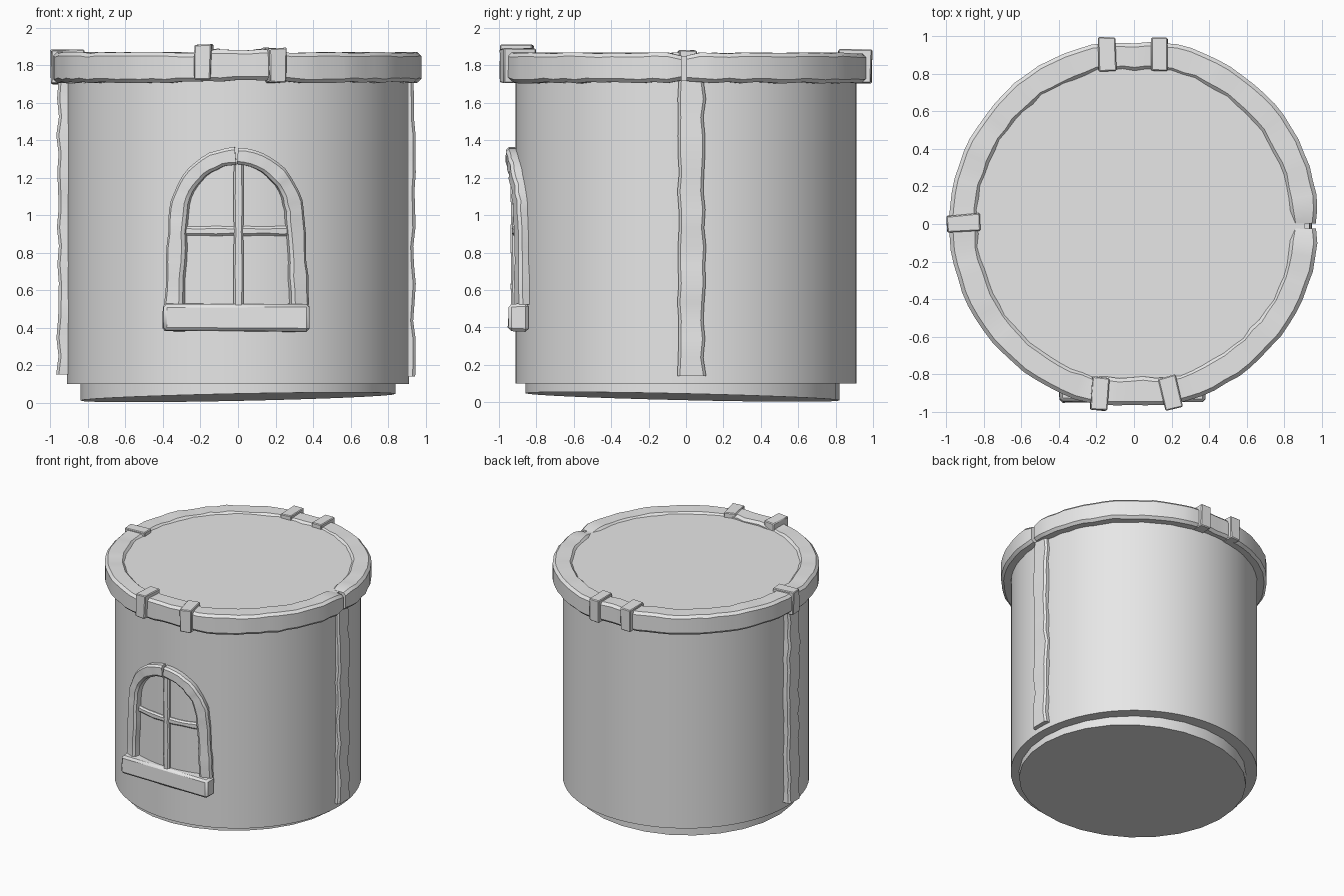
import bpy, bmesh, random
from math import sin, cos, pi, sqrt, radians
from mathutils import Matrix, Vector

random.seed(4)
cube = bpy.data.objects.get("Cube")
if cube:
    bpy.data.objects.remove(cube, do_unlink=True)

GREY = (0.8, 0.8, 0.8, 1)
plaster = bpy.data.materials.new("plain_grey")
plaster.use_nodes = True
plaster.diffuse_color = GREY
plaster.node_tree.nodes["Principled BSDF"].inputs["Base Color"].default_value = GREY


def finish(name, bm, angle=35):
    bmesh.ops.recalc_face_normals(bm, faces=bm.faces)
    mesh = bpy.data.meshes.new(name)
    bm.to_mesh(mesh)
    bm.free()
    mesh.materials.append(plaster)
    obj = bpy.data.objects.new(name, mesh)
    bpy.context.collection.objects.link(obj)
    bpy.ops.object.select_all(action='DESELECT')
    obj.select_set(True)
    bpy.context.view_layer.objects.active = obj
    bpy.ops.object.shade_smooth_by_angle(angle=radians(angle))
    return obj


def jitter(amount):
    return random.uniform(-amount, amount)


def section(a0, a1, b0, b1, c):
    """Rectangle with chamfered corners."""
    return [(a0 + c, b0), (a1 - c, b0), (a1, b0 + c), (a1, b1 - c),
            (a1 - c, b1), (a0 + c, b1), (a0, b1 - c), (a0, b0 + c)]


def loft(name, rings):
    """Skin a row of cross-sections and cap both ends."""
    bm = bmesh.new()
    rows = [[bm.verts.new(p) for p in ring] for ring in rings]
    n = len(rows[0])
    for lower, upper in zip(rows, rows[1:]):
        for i in range(n):
            j = (i + 1) % n
            bm.faces.new((lower[i], lower[j], upper[j], upper[i]))
    bm.faces.new(rows[0])
    bm.faces.new(rows[-1])
    return finish(name, bm)


def disc_ring(r, z, sides, cy=0.0):
    angles = [2 * pi * i / sides for i in range(sides)]
    return [(r * cos(a), cy + r * sin(a), z) for a in angles]


def block(name, centre, size, turn=0, bevel=0.012, rough=0.004):
    bm = bmesh.new()
    bmesh.ops.create_cube(bm, size=1)
    bmesh.ops.scale(bm, vec=size, verts=bm.verts)
    for v in bm.verts:
        v.co += Vector((jitter(rough), jitter(rough), jitter(rough)))
    bmesh.ops.bevel(bm, geom=bm.edges[:], offset=bevel, segments=1, affect='EDGES')
    bm.transform(Matrix.Translation(centre) @ Matrix.Rotation(radians(turn), 4, 'Z'))
    return finish(name, bm)


def wall_bar(name, path, half, r_in, r_out, rough=0.004, chamfer=0.015):
    """Sweep a bar along an (x, z) path wrapped round the front of the wall."""
    rings = []
    for i, p in enumerate(path):
        before, after = path[max(i - 1, 0)], path[min(i + 1, len(path) - 1)]
        way = (Vector(after) - Vector(before)).normalized()
        side = Vector((-way.y, way.x))
        w, out = half + jitter(rough), r_out + jitter(rough)
        ring = []
        for s, r in section(-w, w, r_in, out, chamfer):
            q = Vector(p) + side * s
            x = q.x * r / 0.94
            ring.append((x, -sqrt(r * r - x * x), q.y))
        rings.append(ring)
    return loft(name, rings)


# Round wall with its flat roof, and the slightly tilted plug underneath
loft("wall", [disc_ring(0.912, z, 64) for z in (0.1, 1.852)])
plug_top = disc_ring(0.84, 0.11, 28, -0.018)
loft("base_plug", [[(x, y, 0.028 + 0.021 * x - 0.023 * y) for x, y, z in plug_top],
                   plug_top])

# Hand-cut rim, open at one side and flattened at front and back
STEPS = 80
rings = []
for i in range(STEPS + 1):
    a = 0.004 + (2 * pi - 0.03) * i / STEPS
    end = 0.012 if i in (0, STEPS) else 0
    flat = max(abs(sin(a)), 0.01)
    outer = min(0.984, 0.967 / flat) + jitter(0.004) - end
    inner = min(0.835, 0.818 / flat) + jitter(0.006) + end
    lift = 0.015 if sin(a) < -0.97 else 0
    top = 1.866 + lift + jitter(0.004) - end
    bottom = 1.708 + lift * 0.6 + jitter(0.005) + end
    rings.append([(r * cos(a), r * sin(a), z)
                  for r, z in section(inner, outer, bottom, top, 0.02)])
loft("rim", rings)

# Straps over the rim
for name, x, y, turn, low, high in (
        ("front_strap_right", -0.185, -0.905, -4, 1.725, 1.91),
        ("front_strap_left", 0.195, -0.9, 13, 1.705, 1.89),
        ("back_strap_right", -0.145, 0.907, 2, 1.705, 1.885),
        ("back_strap_left", 0.135, 0.903, 0, 1.705, 1.885),
        ("side_strap", -0.908, 0.005, 94, 1.7, 1.88)):
    block(name, (x, y, (low + high) / 2), (0.092, 0.178, high - low), turn, 0.006)

# Upright posts on both sides, the second turned half way round
for name, flip, reach, foot in (("left_post", 1, 0.942, 0.14),
                                ("right_post", -1, 0.962, 0.15)):
    rings = []
    for i in range(17):
        z = foot + (1.72 - foot) * i / 16
        prof = section(0.87, reach + jitter(0.008),
                       -0.042 + jitter(0.006), 0.1 + jitter(0.008), 0.014)
        rings.append([(flip * x, flip * y, z) for x, y in prof])
    loft(name, rings)

# Window: two arch halves meeting at the crown
for name, s in (("window_arch_left", 1), ("window_arch_right", -1)):
    path = [(s * (0.335 - 0.02 * t / 6) - 0.006, 0.52 + 0.46 * t / 6) for t in range(6)]
    for t in range(13):
        a = radians(89 * t / 12)
        path.append((s * 0.312 * cos(a) - 0.008, 0.98 + 0.335 * sin(a)))
    wall_bar(name, path, 0.046, 0.89, 0.965)

# Glazing bars and sill
wall_bar("window_upright", [(0.003, 0.52 + 0.78 * t / 8) for t in range(9)],
         0.026, 0.89, 0.937, 0.002, 0.01)
wall_bar("window_crossbar", [(-0.29 + 0.57 * t / 10, 0.915) for t in range(11)],
         0.025, 0.89, 0.93, 0.002, 0.012)
block("window_sill", (-0.01, -0.895, 0.455), (0.78, 0.112, 0.15), 0, 0.016, 0.006)
